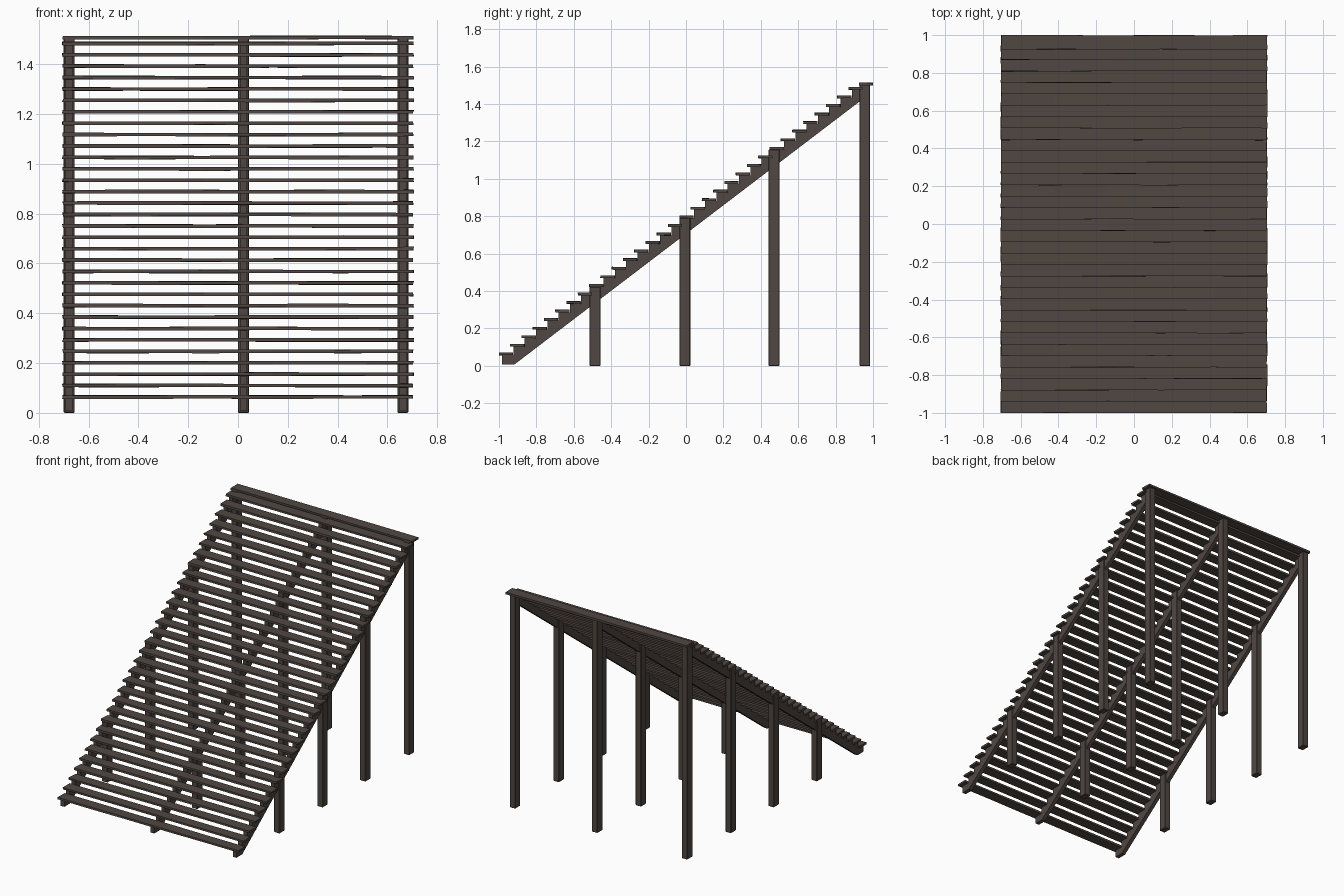
import bpy, bmesh, random
from mathutils import Vector

if "Cube" in bpy.data.objects:
    bpy.data.objects.remove(bpy.data.objects["Cube"])

random.seed(4)
wood = bpy.data.materials.new("dark weathered wood")
wood.diffuse_color = (0.080, 0.063, 0.054, 1)
wood.use_nodes = True
wood.node_tree.nodes["Principled BSDF"].inputs["Base Color"].default_value = wood.diffuse_color

N = 32                      # regular treads
DY, DZ = 0.0603, 0.0458     # run and rise
Z0, T = 0.064, 0.014        # first tread height and thickness
LANES = (-0.678, 0.022, 0.662)


def finish(name, bm):
    bmesh.ops.recalc_face_normals(bm, faces=bm.faces)
    me = bpy.data.meshes.new(name)
    bm.to_mesh(me)
    bm.free()
    me.materials.append(wood)
    ob = bpy.data.objects.new(name, me)
    bpy.context.collection.objects.link(ob)
    return ob


def box(name, x0, x1, y0, y1, z0, z1, bevel=0.0):
    bm = bmesh.new()
    bmesh.ops.create_cube(bm, size=1)
    for v in bm.verts:
        v.co = Vector(((x0 + x1) / 2 + v.co.x * (x1 - x0),
                       (y0 + y1) / 2 + v.co.y * (y1 - y0),
                       (z0 + z1) / 2 + v.co.z * (z1 - z0)))
    if bevel:
        bmesh.ops.bevel(bm, geom=bm.edges[:], offset=bevel, segments=1, affect='EDGES')
    return finish(name, bm)


def plank(name, y, z):
    """Slightly uneven board with rough ends."""
    bm = bmesh.new()
    rings = []
    for i in range(6):
        x = -0.704 + 1.408 * i / 5
        ring = []
        for yy, zz in ((0, -T / 2), (0.075, -T / 2), (0.075, T / 2), (0, T / 2)):
            end = random.uniform(-0.003, 0.003) if i in (0, 5) else 0
            ring.append(bm.verts.new((x + end,
                                      min(1.0, max(-1.0, y + yy + random.uniform(-0.0015, 0.0015))),
                                      z + zz + random.uniform(-0.0012, 0.0012))))
        rings.append(ring)
    for a, b in zip(rings, rings[1:]):
        for j in range(4):
            k = (j + 1) % 4
            bm.faces.new((a[j], a[k], b[k], b[j]))
    bm.faces.new(rings[0])
    bm.faces.new(rings[-1])
    return finish(name, bm)


def stringer(name, x, w):
    """Saw-tooth stair beam with a straight sloping underside."""
    pts = [(-0.983, 0.007)]
    for k in range(N):
        z = Z0 - T / 2 + DZ * k
        pts.append((-0.983 + DY * k, z))
        pts.append((min(-0.983 + DY * (k + 1), 0.95), z))
    pts += [(0.95, 1.43), (-0.918, 0.007)]
    bm = bmesh.new()
    f = bm.faces.new([bm.verts.new((x - w / 2, y, z)) for y, z in pts])
    r = bmesh.ops.extrude_face_region(bm, geom=[f])
    for v in r["geom"]:
        if isinstance(v, bmesh.types.BMVert):
            v.co.x += w
    return finish(name, bm)


# treads, plus the lower-set board along the top edge
for k in range(N):
    plank(f"tread_{k + 1}", -1.0 + DY * k, Z0 + DZ * k)
plank("top_board", 0.925, 1.507)

# beams and posts in three lanes
for n, x in enumerate(LANES):
    stringer(f"stringer_{n + 1}", x, 0.028)
    for m, (y, top) in enumerate(((-0.486, 0.423), (-0.006, 0.790),
                                  (0.470, 1.157), (0.956, 1.502))):
        box(f"post_{n + 1}_{m + 1}", x - 0.022, x + 0.022,
            y - 0.029, y + 0.029, 0, top, 0.003)
